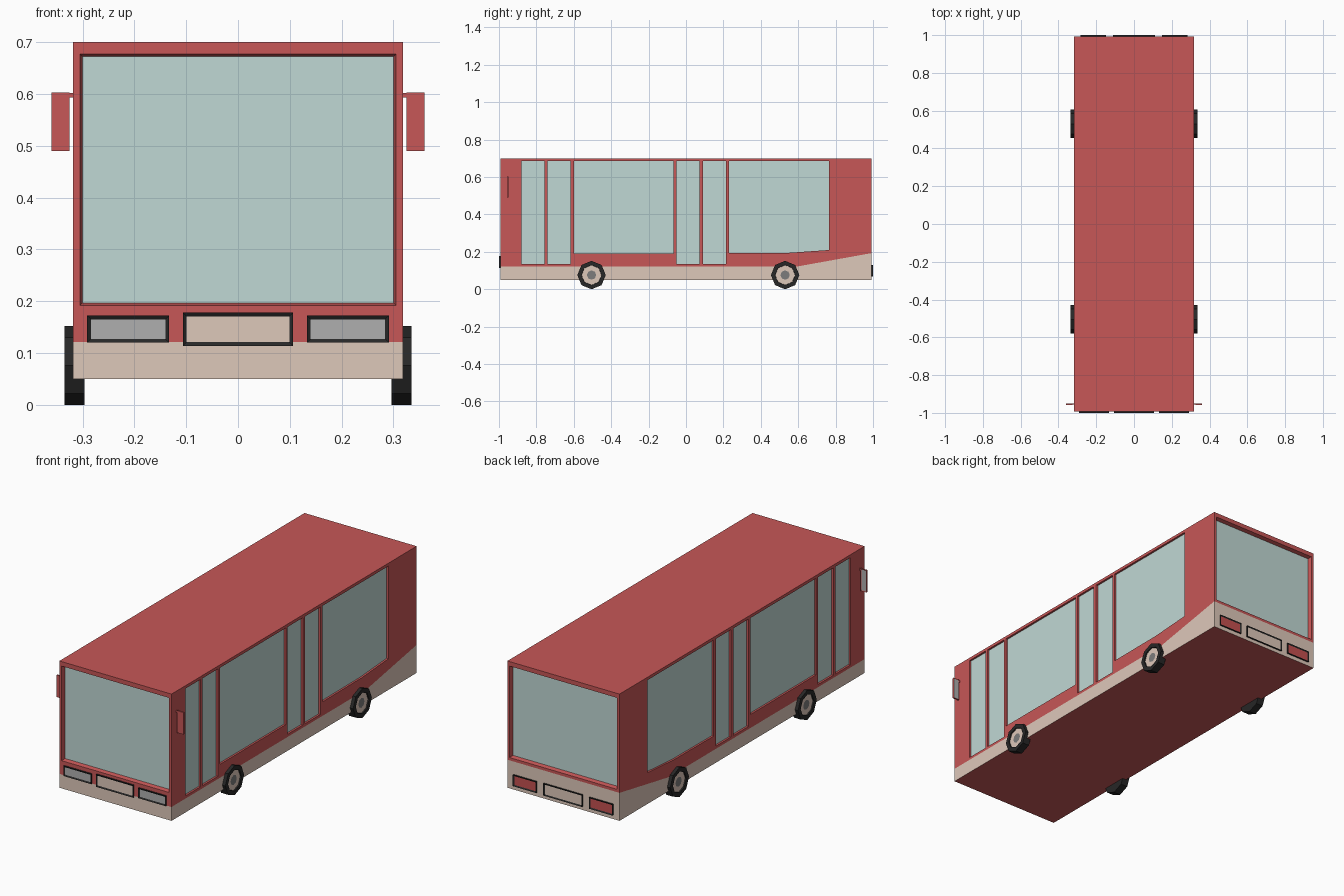
import bpy, bmesh, math
from mathutils import Matrix, Vector

if "Cube" in bpy.data.objects:
    bpy.data.objects.remove(bpy.data.objects["Cube"])

W, L, Z0, Z1 = 0.318, 0.993, 0.05, 0.70      # body half width, half length, floor, roof


def material(name, *rgb):
    m = bpy.data.materials.new(name)
    m.diffuse_color = (*rgb, 1)
    m.use_nodes = True
    m.node_tree.nodes["Principled BSDF"].inputs["Base Color"].default_value = m.diffuse_color
    return m


RED = material("red_paint", 0.57, 0.095, 0.095)
BEIGE = material("beige_paint", 0.73, 0.58, 0.49)
GLASS = material("window_glass", 0.53, 0.69, 0.66)
DARK = material("black_rubber", 0.02, 0.02, 0.02)
GREY = material("grey_lens", 0.43, 0.43, 0.43)
TAIL = material("tail_lens", 0.55, 0.08, 0.08)
STEEL = material("hub_steel", 0.2, 0.2, 0.2)


def make(name, bm, mats=(), mirror=False):
    me = bpy.data.meshes.new(name)
    bm.to_mesh(me)
    bm.free()
    ob = bpy.data.objects.new(name, me)
    bpy.context.collection.objects.link(ob)
    for m in mats:
        me.materials.append(m)
    if mirror:
        ob.modifiers.new("mirror", 'MIRROR').use_mirror_merge = False
    return ob


def box(bm, lo, hi):
    lo, hi = Vector(lo), Vector(hi)
    mat = Matrix.Translation((lo + hi) / 2) @ Matrix.Diagonal((*(hi - lo), 1))
    verts = bmesh.ops.create_cube(bm, size=1, matrix=mat)["verts"]
    return list({f for v in verts for f in v.link_faces})


def facing(faces, d):
    return max(faces, key=lambda f: f.normal.dot(Vector(d)))


def inset(bm, face, width, depth, index):
    bm.normal_update()
    bmesh.ops.inset_region(bm, faces=[face], thickness=width, depth=depth)
    face.material_index = index


# Body shell, cut along the paint line
def paint_line(y):
    return 0.121 + max(0, y - 0.59) * 0.18


bm = bmesh.new()
box(bm, (-W, -L, Z0), (W, L, Z1))
for co, no in (((0, 0, 0.121), (0, 0, 1)), ((0, 0.59, 0.121), (0, -0.18, 1))):
    bmesh.ops.bisect_plane(bm, geom=bm.verts[:] + bm.edges[:] + bm.faces[:],
                           plane_co=co, plane_no=no)
bm.normal_update()
for f in bm.faces:
    c = f.calc_center_median()
    f.material_index = int(f.normal.z > -0.5 and c.z < paint_line(c.y))
body = make("bus_body", bm, (RED, BEIGE, GLASS))

# Window and door recesses
SIDE_DEPTH, END_DEPTH = 0.01, 0.02


def rect(a, b, lo, hi):
    return [(a, lo), (b, lo), (b, hi), (a, hi)]


side_openings = [rect(a, a + 0.123, 0.135, 0.685) for a in (-0.88, -0.74, -0.052, 0.09)]
side_openings += [rect(-0.60, -0.067, 0.19, 0.685),
                  [(0.23, 0.193), (0.55, 0.195), (0.765, 0.21), (0.765, 0.685), (0.23, 0.685)]]


def cut_prism(bm, points, place, depth, taper):
    mid = sum((Vector(p) for p in points), Vector((0, 0))) / len(points)
    rings = []
    for out in (-1, 1):
        ring = []
        for u, v in points:
            u += out * math.copysign(taper, u - mid.x)
            v += out * math.copysign(taper, v - mid.y)
            ring.append(bm.verts.new(place(u, v, out * depth)))
        bm.faces.new(ring)
        rings.append(ring)
    a, b = rings
    for i in range(len(a)):
        j = (i + 1) % len(a)
        bm.faces.new((a[i], a[j], b[j], b[i]))


bm = bmesh.new()
for s in (-1, 1):
    for pts in side_openings:
        cut_prism(bm, pts, lambda u, v, d: (s * (W + d), u, v), SIDE_DEPTH, 0)
    bottom = 0.192 if s < 0 else 0.208
    cut_prism(bm, rect(-0.305, 0.305, bottom, 0.677),
              lambda u, v, d: (u, s * (L + d), v), END_DEPTH, 0.005)
bmesh.ops.recalc_face_normals(bm, faces=bm.faces[:])
cutter = make("window_cutter", bm)
cutter.hide_render = True

mod = body.modifiers.new("windows", 'BOOLEAN')
mod.operation, mod.solver, mod.object = 'DIFFERENCE', 'EXACT', cutter
graph = bpy.context.evaluated_depsgraph_get()
cut_mesh = bpy.data.meshes.new_from_object(body.evaluated_get(graph))
body.modifiers.clear()
body.data = cut_mesh
bpy.data.objects.remove(cutter)

# Glass on the recess floors
for p in body.data.polygons:
    side = abs(p.normal.x) > 0.9 and abs(abs(p.center.x) - (W - SIDE_DEPTH)) < 1e-3
    end = abs(p.normal.y) > 0.9 and abs(abs(p.center.y) - (L - END_DEPTH)) < 1e-3
    if side or end:
        p.material_index = 2


# Framed lamps and plates on both ends
def framed_panel(name, x0, x1, z0, z1, s, lens, mirror=False):
    bm = bmesh.new()
    y0, y1 = sorted((s * L, s * 1.0))
    faces = box(bm, (x0, y0, z0), (x1, y1, z1))
    bm.normal_update()
    front, back = facing(faces, (0, s, 0)), facing(faces, (0, -s, 0))
    inset(bm, front, 0.01 if s < 0 else 0.009, -0.004, 1)
    bmesh.ops.delete(bm, geom=[back], context='FACES_ONLY')
    make(name, bm, (DARK, lens), mirror)


framed_panel("headlights", 0.133, 0.291, 0.12, 0.172, -1, GREY, True)
framed_panel("front_plate", -0.106, 0.106, 0.114, 0.178, -1, BEIGE)
framed_panel("tail_lights", 0.149, 0.283, 0.07, 0.128, 1, TAIL, True)
framed_panel("rear_plate", -0.11, 0.11, 0.068, 0.13, 1, BEIGE)

# Wheels
for name, y in (("front_wheels", -0.505), ("rear_wheels", 0.53)):
    bm = bmesh.new()
    turn = Matrix.Translation((0.3155, y, 0.076)) @ Matrix.Rotation(math.pi / 2, 4, 'Y')
    bmesh.ops.create_cone(bm, cap_ends=True, segments=8, radius1=0.076, radius2=0.076,
                          depth=0.039, matrix=turn)
    bm.normal_update()
    cap = facing(bm.faces, (1, 0, 0))
    inset(bm, cap, 0.022, 0, 0)
    inset(bm, cap, 0.001, -0.006, 1)
    inset(bm, cap, 0.028, 0, 2)
    make(name, bm, (DARK, BEIGE, STEEL), True)

# Side mirrors with arms
bm = bmesh.new()
shell = box(bm, (0.325, -0.957, 0.49), (0.36, -0.949, 0.603))
box(bm, (W, -0.956, 0.593), (0.325, -0.950, 0.602))
bm.normal_update()
inset(bm, facing(shell, (0, 1, 0)), 0.005, -0.002, 1)
make("side_mirrors", bm, (RED, GREY), True)
